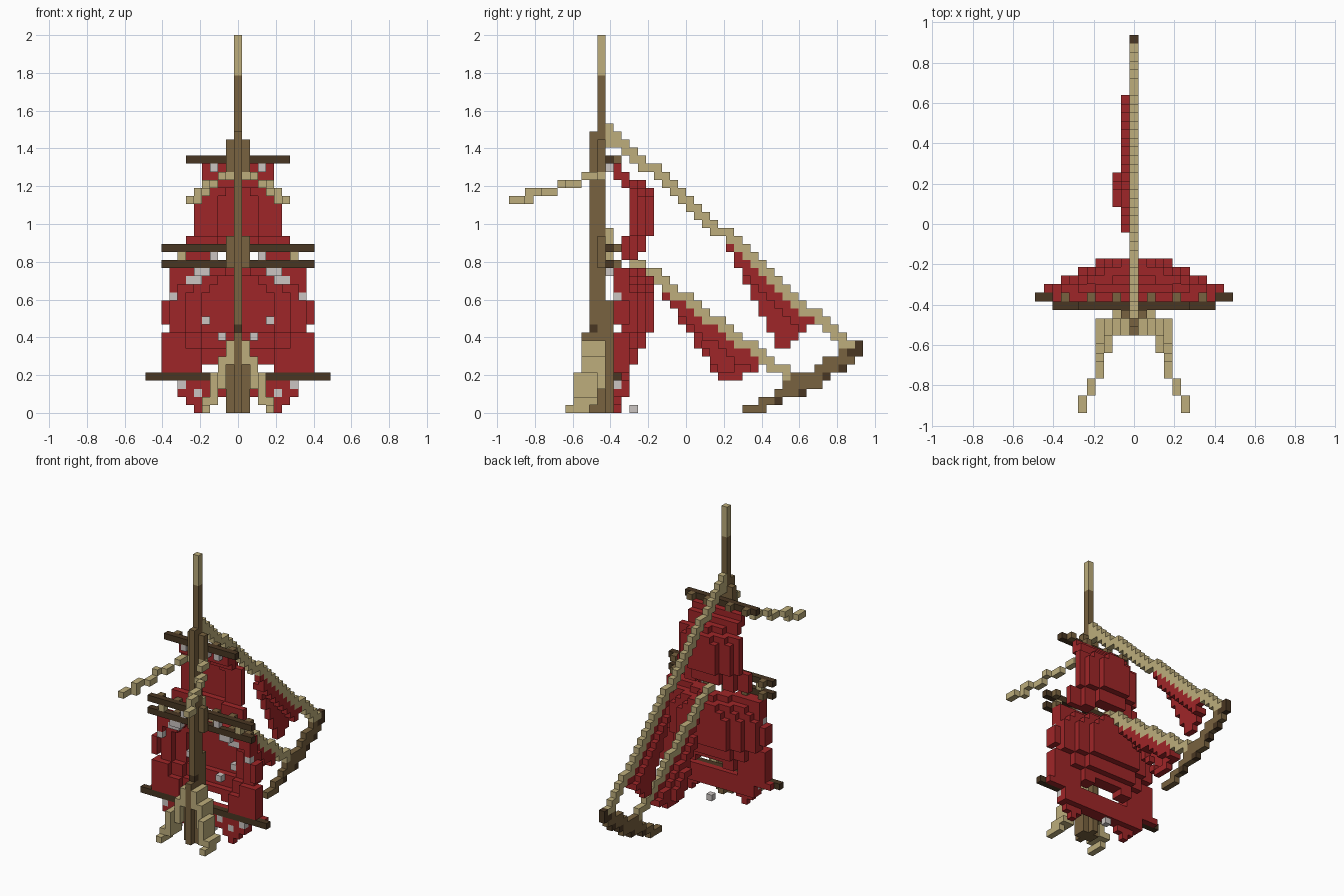
import bpy
import bmesh
from mathutils import Vector

cube = bpy.data.objects.get("Cube")
if cube:
    bpy.data.objects.remove(cube)

V = 2 / 47  # block size; cells are (across, depth, height)


def material(name, rgb):
    m = bpy.data.materials.new(name)
    m.use_nodes = True
    m.diffuse_color = (*rgb, 1)
    m.node_tree.nodes["Principled BSDF"].inputs["Base Color"].default_value = (*rgb, 1)
    return m


RED = material("red cloth", (0.345, 0.019, 0.021))
TAN = material("tan rope wood", (0.51, 0.42, 0.2))
BROWN = material("brown wood", (0.188, 0.122, 0.05))
DARK = material("dark wood", (0.066, 0.037, 0.016))
PALE = material("pale patch", (0.6, 0.56, 0.54))

taken = set()


def box(i0, i1, j0, j1, k0, k1):
    return {(i, j, k) for i in range(i0, i1 + 1)
            for j in range(j0, j1 + 1) for k in range(k0, k1 + 1)}


def mirror(cells):
    return cells | {(-i, j, k) for i, j, k in cells}


def build(name, cells, mat):
    """Make one block object, leaving out faces shared by two blocks."""
    cells = cells - taken
    taken.update(cells)
    bm = bmesh.new()
    for cell in sorted(cells):
        centre = Vector((cell[0] * V, (cell[1] - 21.5) * V, (cell[2] + 0.5) * V))
        for axis in range(3):
            for sign in (-1, 1):
                near = list(cell)
                near[axis] += sign
                if tuple(near) in cells:
                    continue
                n, u = Vector(), Vector()
                n[axis] = sign
                u[(axis + 1) % 3] = 1
                w = n.cross(u)
                bm.faces.new([bm.verts.new(centre + (n + a * u + b * w) * V / 2)
                              for a, b in ((-1, -1), (1, -1), (1, 1), (-1, 1))])
    bmesh.ops.remove_doubles(bm, verts=bm.verts, dist=V / 100)
    mesh = bpy.data.meshes.new(name)
    bm.to_mesh(mesh)
    bm.free()
    mesh.materials.append(mat)
    bpy.context.collection.objects.link(bpy.data.objects.new(name, mesh))


def slope(j0, k0, j1, k1):
    """Stepped beam on the centre plane, two blocks deep where it steps."""
    cells = set()
    for j in range(j0, j1 + 1):
        k = round(k0 + (k1 - k0) * (j - j0) / (j1 - j0))
        after = round(k0 + (k1 - k0) * (j + 1 - j0) / (j1 - j0))
        if j == j1:
            after = k
        cells |= box(0, 0, j, j, min(k, after), max(k, after))
    return cells


def shell(rows, steps, reach, full):
    """Sail bulging backwards, narrowing above the full row.
    Rows give height, half width, deepest block, lowest |i|."""
    cells = set()
    for k, half, deep, inner in rows:
        for i in range(-half, half + 1):
            if abs(i) >= inner:
                wide = abs(i) + max(0, k - full)
                j = max(min(14, deep), deep - sum(wide > s for s in steps))
                cells |= box(i, i, max(13, j - 1, deep - reach), j, k, k)
    return cells


def patches(spots, sail, raised):
    """Blocks on the front of a sail at the given spots, on both sides."""
    found = set()
    for i, k in spots:
        front = min(c[1] for c in sail if c[0] == i and c[2] == k)
        found.add((i, front - raised, k))
    return mirror(found)


# Mast
build("mast_knob", {(0, 10, 10)}, DARK)
build("mast", box(0, 0, 10, 10, 0, 34) | box(0, 0, 11, 11, 0, 41)
      | box(0, 0, 9, 9, 0, 9) | box(-1, 1, 10, 11, 0, 6)
      | box(0, 0, 12, 12, 0, 13) | box(-1, 1, 11, 11, 18, 21)
      | box(-1, 1, 11, 11, 30, 33), BROWN)
build("mast_top", box(0, 0, 11, 11, 42, 46), TAN)

# Base braces
build("base_braces", mirror(
    box(4, 4, 7, 9, 0, 0) | box(4, 4, 8, 10, 1, 1) | box(3, 3, 8, 10, 1, 4)
    | box(2, 2, 9, 11, 3, 6) | box(1, 1, 9, 11, 6, 8)), TAN)

# Yards
for name, half, j, k in (("top_yard", 6, 12, 31), ("upper_yard", 9, 12, 20),
                         ("middle_yard", 9, 12, 18), ("bottom_yard", 11, 13, 4)):
    build(name, box(-half, half, j, j, k, k), DARK)
build("yard_ties", mirror({(i, 13, k) for i in (2, 5, 8) for k in (18, 20)}
                          | {(2, 13, 31), (5, 13, 31)}), BROWN)
build("yard_lashings", box(0, 0, 12, 12, 19, 19) | box(0, 0, 12, 12, 21, 22)
      | mirror({(7, 12, 19)}), TAN)
build("yard_patches", mirror({(3, 12, 19)}), PALE)

# Forward spars, one on each side
spar = [(1, 11, 29), (2, 10, 29), (2, 9, 29), (3, 8, 28), (3, 7, 28), (4, 6, 28),
        (4, 5, 27), (4, 4, 27), (5, 3, 27), (5, 2, 27), (5, 2, 26), (6, 1, 26), (6, 0, 26)]
build("forward_spars", mirror(set(spar)), TAN)

# Square sails with pale patches
upper = shell([(30, 4, 13, 0), (29, 4, 14, 0), (28, 4, 16, 0)]
              + [(k, 5, 17, 0) for k in range(22, 28)]
              + [(21, 6, 16, 0), (20, 6, 16, 0), (19, 6, 16, 3)], (2, 4), 2, 26)
middle = shell([(17, 8, 16, 0)] + [(k, 8, 17, 0) for k in range(14, 17)]
               + [(k, 8 if k == 10 else 9, 17, 0) for k in range(10, 14)]
               + [(9, 9, 16, 0), (8, 9, 16, 0), (7, 9, 15, 0), (6, 9, 15, 3), (5, 9, 14, 5)],
               (4, 6, 8), 4, 14)
bottom = (box(-10, 10, 14, 14, 4, 4) | box(-7, 7, 13, 14, 2, 3)
          | mirror(box(4, 6, 13, 13, 1, 1) | box(5, 5, 13, 13, 0, 0)))
sails = (("upper_sail", upper, 1, [(3, 30), (1, 30)]),
         ("middle_sail", middle, 1,
          [(4, 17), (5, 17), (5, 16), (6, 16), (8, 14), (4, 11), (2, 9)]),
         ("bottom_sail", bottom, 0, [(7, 3), (3, 3), (5, 2)]))
for name, cells, raised, spots in sails:
    build(name + "_patches", patches(spots, cells, raised), PALE)
    build(name, cells, RED)
build("loose_patch", {(0, 15, 0)}, PALE)

# Stays and the raking strut at the back
strut = set()
for k, (near, far) in enumerate(((29, 31), (31, 33), (33, 36), (34, 38),
                                 (35, 39), (38, 41), (39, 42), (41, 42))):
    strut |= box(0, 0, near, far, k, k)
build("strut_end", box(0, 0, 43, 43, 7, 8) | {(0, 42, 7)}, DARK)
build("strut_bands", {(0, 33, 1), (0, 36, 2), (0, 39, 4), (0, 41, 5)}, DARK)
build("strut", strut, BROWN)
upper_stay = slope(12, 35, 42, 8) | box(0, 0, 12, 12, 33, 34)
lower_stay = slope(16, 18, 35, 4) | {(0, 15, 18)}
build("upper_stay", upper_stay, TAN)
build("lower_stay", lower_stay, TAN)


# Three-cornered sails hanging under the stays, bulging to the right
def staysail(stay, first, corner, last, top, foot, rise, bulge):
    cells = set()
    for j in range(first, last + 1):
        under = min(k for _, y, k in stay if y == j) - 1
        if j <= corner:
            low = round(top + (foot - top) * (j - first) / (corner - first))
        else:
            low = round(foot + rise * (j - corner - 1))
        for k in range(low, under + 1):
            drop = under - k
            i = 0 if drop < 1 else -1
            if j in bulge and 1 < drop and k > low:
                i = -2
            cells.add((i, j, k))
            if drop < 2:
                cells.add((0, j, k))
    return cells


build("upper_staysail", staysail(upper_stay, 27, 33, 37, 20, 8, 1, ()), RED)
build("lower_staysail", staysail(lower_stay, 19, 26, 31, 14, 4, 0.45, range(24, 28)), RED)
